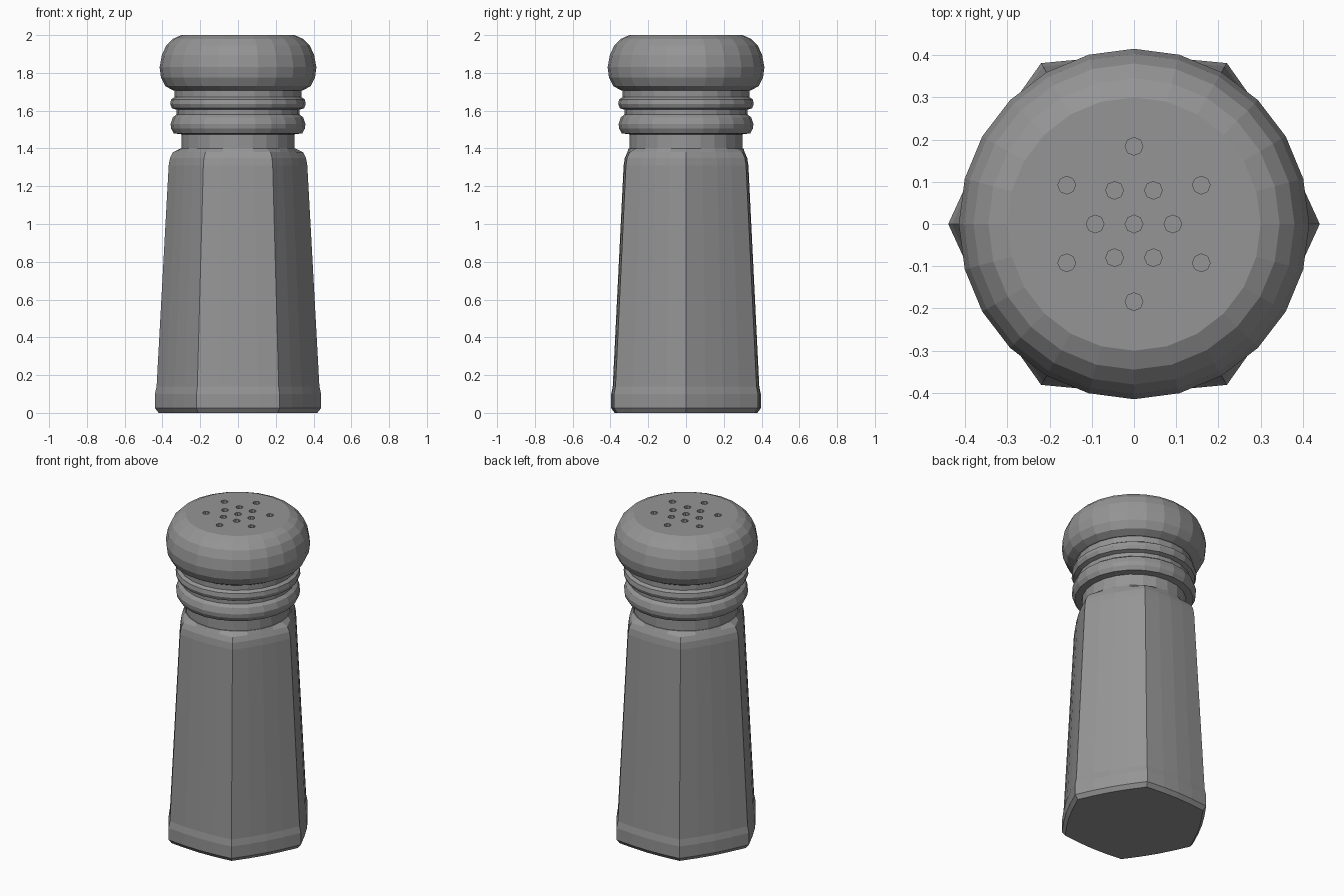
import bpy, bmesh, math

default = bpy.data.objects.get("Cube")
if default:
    bpy.data.objects.remove(default, do_unlink=True)

SEG = 24


def make_material(name, value):
    m = bpy.data.materials.new(name)
    m.use_nodes = True
    colour = (value, value, value, 1)
    m.diffuse_color = colour
    bsdf = m.node_tree.nodes["Principled BSDF"]
    bsdf.inputs["Base Color"].default_value = colour
    bsdf.inputs["Roughness"].default_value = 0.6
    return m


grey = make_material("mid grey", 0.3)


def circle(t):
    return 1.0


def bowed_hexagon(t):
    # Straight hexagon radius plus a slight outward bow on each side
    step = math.pi / 3
    off = (t % step) - step / 2
    flat = math.cos(step / 2) / math.cos(off)
    return flat + 0.034 * (1 - (off / (step / 2)) ** 2)


def loft(name, rings):
    """Closed stack of rings, each (radius, height, outline function)."""
    bm = bmesh.new()
    loops = []
    for radius, z, outline in rings:
        loop = []
        for i in range(SEG):
            t = math.tau * i / SEG
            r = radius * outline(t)
            loop.append(bm.verts.new((r * math.cos(t), r * math.sin(t), z)))
        loops.append(loop)
    for a, b in zip(loops, loops[1:]):
        for i in range(SEG):
            j = (i + 1) % SEG
            bm.faces.new((a[i], a[j], b[j], b[i]))
    bm.faces.new(loops[0][::-1])
    bm.faces.new(loops[-1])
    bmesh.ops.recalc_face_normals(bm, faces=bm.faces)
    mesh = bpy.data.meshes.new(name)
    bm.to_mesh(mesh)
    bm.free()
    mesh.materials.append(grey)
    ob = bpy.data.objects.new(name, mesh)
    bpy.context.collection.objects.link(ob)
    return ob


# Tapered six-sided body with a foot band and rounded shoulder
body_profile = [(0.42, 0), (0.44, 0.025), (0.44, 0.1), (0.431, 0.14),
                (0.367, 1.31), (0.36, 1.35), (0.345, 1.38)]
loft("glass_body", [(r, z, bowed_hexagon) for r, z in body_profile]
     + [(0.305, 1.4, circle)])

# Round neck
loft("neck", [(0.3, 1.36, circle), (0.3, 1.49, circle)])

# Threaded collar with two rounded ridges
collar_profile = [(0.3, 1.475), (0.34, 1.48), (0.354, 1.505), (0.357, 1.53),
                  (0.345, 1.565), (0.325, 1.58), (0.325, 1.605),
                  (0.35, 1.613), (0.359, 1.635), (0.354, 1.66),
                  (0.335, 1.672), (0.335, 1.715)]
loft("collar", [(r, z, circle) for r, z in collar_profile])

# Domed cap with a flat top
cap_profile = [(0.345, 1.708), (0.385, 1.73), (0.408, 1.775), (0.415, 1.83),
               (0.403, 1.895), (0.38, 1.945), (0.345, 1.98), (0.3, 2)]
cap = loft("cap", [(r, z, circle) for r, z in cap_profile])

# Shaker holes: one in the centre and two rings of six
spots = [(0, 0)]
for radius, start in ((0.092, 0), (0.184, 30)):
    for k in range(6):
        t = math.radians(start + 60 * k)
        spots.append((radius * math.cos(t), radius * math.sin(t)))

bm = bmesh.new()
for x, y in spots:
    drill = bmesh.ops.create_cone(bm, cap_ends=True, segments=8, radius1=0.021,
                                  radius2=0.021, depth=0.1)
    bmesh.ops.translate(bm, verts=drill["verts"], vec=(x, y, 2))
cut_mesh = bpy.data.meshes.new("hole_cutter")
bm.to_mesh(cut_mesh)
bm.free()
cut_mesh.materials.append(grey)
cutter = bpy.data.objects.new("hole_cutter", cut_mesh)
cutter.hide_render = True
bpy.context.collection.objects.link(cutter)

# Bake the holes into the cap, then drop the cutter
mod = cap.modifiers.new("holes", 'BOOLEAN')
mod.operation = 'DIFFERENCE'
mod.solver = 'EXACT'
mod.object = cutter
bpy.context.view_layer.update()
drilled = bpy.data.meshes.new_from_object(
    cap.evaluated_get(bpy.context.evaluated_depsgraph_get()))
cap.modifiers.clear()
cap.data = drilled
bpy.data.objects.remove(cutter, do_unlink=True)
